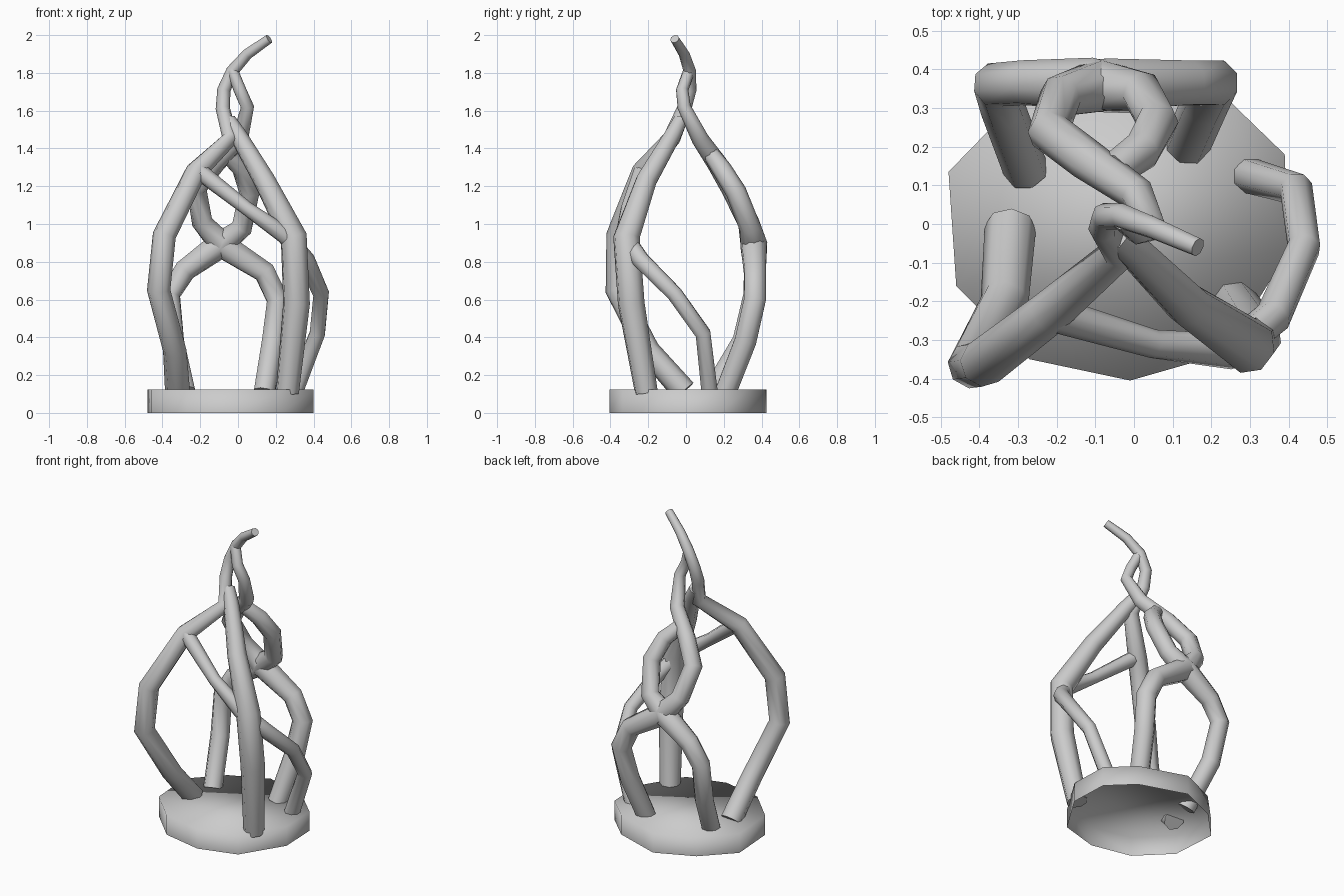
import bpy, bmesh

grey = bpy.data.materials.new("light_grey")
grey.diffuse_color = (0.6, 0.6, 0.6, 1)


def tube(name, points):
    """Tapering eight-sided branch through (x, y, z, radius) points."""
    cu = bpy.data.curves.new(name, 'CURVE')
    cu.dimensions = '3D'
    cu.bevel_depth = 1.0
    cu.bevel_resolution = 2
    cu.use_fill_caps = True
    sp = cu.splines.new('POLY')
    sp.points.add(len(points) - 1)
    for p, (x, y, z, r) in zip(sp.points, points):
        p.co = (x, y, z, 1)
        p.radius = r * 1.04
    ob = bpy.data.objects.new(name, cu)
    bpy.context.collection.objects.link(ob)
    cu.materials.append(grey)
    bpy.ops.object.select_all(action='DESELECT')
    ob.select_set(True)
    bpy.context.view_layer.objects.active = ob
    bpy.ops.object.convert(target='MESH')
    bpy.ops.object.shade_smooth_by_angle(angle=1.4)


# Base: irregular ten-sided shell, closed on top and open underneath
outline = [(-0.06, 0.425), (-0.30, 0.32), (-0.48, 0.135), (-0.46, -0.16), (-0.27, -0.35),
           (-0.01, -0.405), (0.235, -0.335), (0.40, -0.07), (0.39, 0.18), (0.24, 0.325)]
bm = bmesh.new()
top = bm.faces.new([bm.verts.new((x, y, 0.125)) for x, y in outline])
rim = bmesh.ops.extrude_edge_only(bm, edges=top.edges[:])
for v in rim['geom']:
    if isinstance(v, bmesh.types.BMVert):
        v.co.z = 0
bmesh.ops.recalc_face_normals(bm, faces=bm.faces[:])
for f in bm.faces:
    f.smooth = True
me = bpy.data.meshes.new("base")
bm.to_mesh(me)
bm.free()
me.materials.append(grey)
bpy.context.collection.objects.link(bpy.data.objects.new("base", me))

# Front left branch, which carries on up to the tip
tube("front_left_branch", [
    (-0.32, -0.01, 0.115, .064), (-0.335, -0.20, 0.33, .06), (-0.42, -0.365, 0.65, .06),
    (-0.39, -0.36, 0.94, .06), (-0.22, -0.23, 1.28, .055), (-0.04, -0.075, 1.455, .045),
    (-0.08, -0.01, 1.61, .037), (-0.075, 0.02, 1.71, .034), (-0.03, 0.02, 1.81, .032),
    (0.05, -0.01, 1.90, .028), (0.165, -0.06, 1.98, .024)])

# Front right branch
tube("front_right_branch", [
    (0.262, -0.21, 0.11, .06), (0.31, -0.29, 0.58, .07), (0.295, -0.315, 0.93, .07),
    (0.14, -0.21, 1.23, .056), (0.0, -0.07, 1.47, .045), (-0.05, -0.03, 1.55, .038)])

# Thin tendril from the front left branch, past the front right one, down the right side
tube("side_tendril", [
    (-0.22, -0.23, 1.29, .045), (0.05, -0.31, 1.08, .036), (0.25, -0.33, 0.94, .046),
    (0.36, -0.24, 0.81, .046), (0.44, -0.06, 0.63, .042), (0.42, 0.09, 0.42, .042),
    (0.30, 0.125, 0.11, .045)])

# Two back branches that cross, part into a loop and meet again
tube("back_left_branch", [
    (-0.28, 0.14, 0.11, .056), (-0.34, 0.30, 0.38, .056), (-0.36, 0.36, 0.63, .056),
    (-0.28, 0.365, 0.755, .058), (-0.10, 0.36, 0.885, .07), (0.02, 0.34, 0.98, .055),
    (0.06, 0.265, 1.17, .053), (0.02, 0.19, 1.29, .05), (-0.05, 0.14, 1.36, .044)])
tube("back_right_branch", [
    (0.14, 0.21, 0.11, .058), (0.185, 0.315, 0.38, .06), (0.21, 0.365, 0.60, .06),
    (0.14, 0.365, 0.745, .059), (-0.08, 0.36, 0.885, .07), (-0.19, 0.33, 1.01, .055),
    (-0.22, 0.24, 1.19, .054), (-0.12, 0.165, 1.32, .052), (0.01, 0.075, 1.45, .044),
    (0.05, -0.01, 1.62, .034), (0.01, -0.02, 1.71, .032), (-0.03, 0.015, 1.81, .03)])
